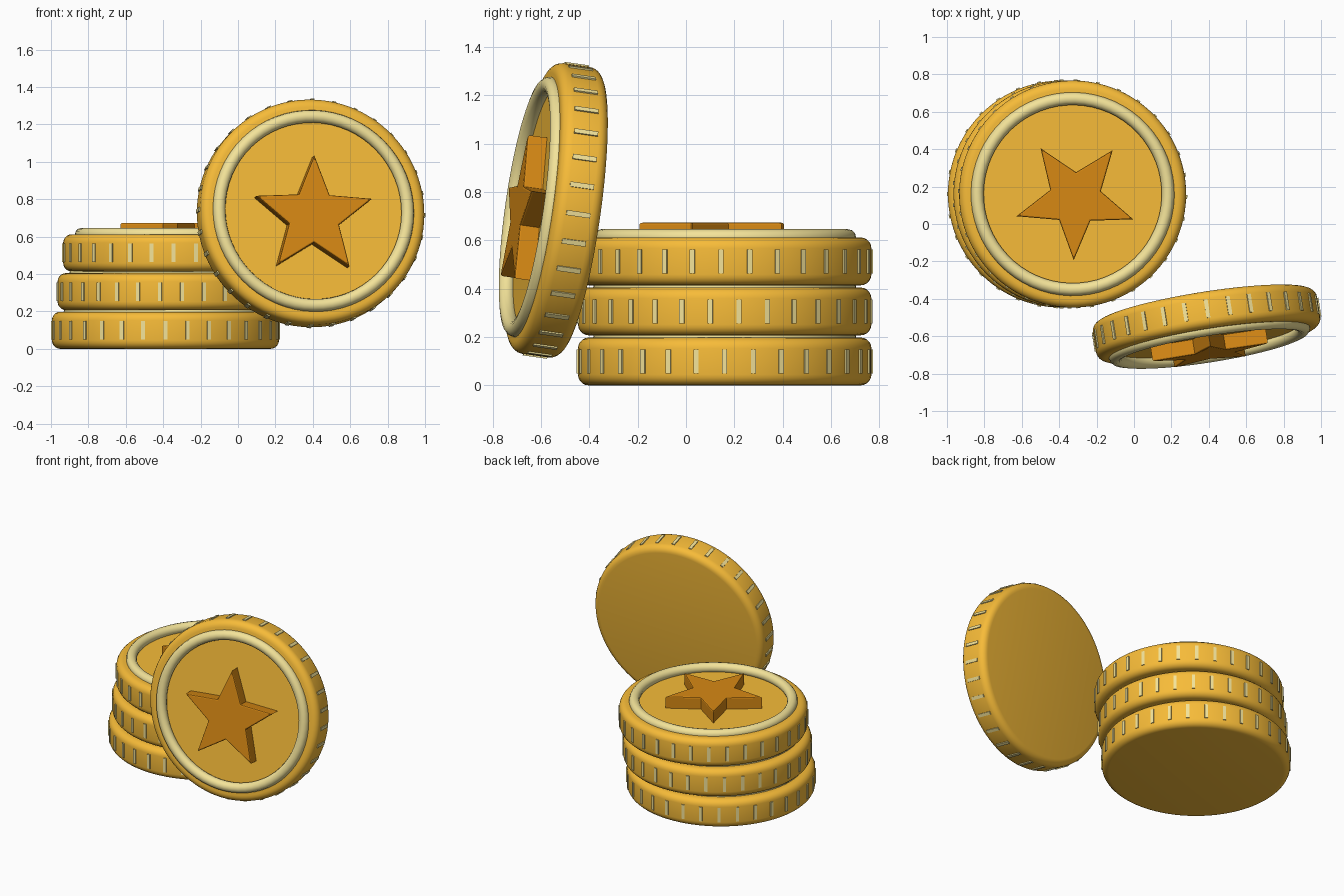
import bpy, bmesh
from math import pi, sin, cos, radians
from mathutils import Matrix

if "Cube" in bpy.data.objects:
    bpy.data.objects.remove(bpy.data.objects["Cube"])

R, H = 0.607, 0.198      # coin radius and thickness
RECESS = 0.02            # depth of the sunken face inside the ring
RIDGES = 32


def material(name, rgb):
    m = bpy.data.materials.new(name)
    m.diffuse_color = (*rgb, 1)
    m.use_nodes = True
    m.node_tree.nodes["Principled BSDF"].inputs["Base Color"].default_value = m.diffuse_color
    return m


GOLD = material("gold", (0.93, 0.50, 0.04))
PALE = material("pale_gold", (0.90, 0.77, 0.32))
AMBER = material("amber", (0.68, 0.25, 0.007))


def finish(bm, name, mat, matrix, smooth=True):
    bmesh.ops.recalc_face_normals(bm, faces=bm.faces)
    me = bpy.data.meshes.new(name)
    bm.to_mesh(me)
    bm.free()
    me.materials.append(mat)
    ob = bpy.data.objects.new(name, me)
    bpy.context.collection.objects.link(ob)
    ob.matrix_world = matrix
    if smooth:
        bpy.ops.object.select_all(action='DESELECT')
        ob.select_set(True)
        bpy.context.view_layer.objects.active = ob
        bpy.ops.object.shade_smooth_by_angle(angle=radians(35))
    return ob


def coin(name, matrix, star_shift):
    # body: disc with rounded edges and a sunken face
    bm = bmesh.new()
    bmesh.ops.create_cone(bm, cap_ends=True, segments=96, radius1=R, radius2=R, depth=H)
    rims = [e for e in bm.edges if abs(e.verts[0].co.z - e.verts[1].co.z) < 1e-4]
    bmesh.ops.bevel(bm, geom=rims, offset=0.045, segments=5, profile=0.5, affect='EDGES')
    cap = max(bm.faces, key=lambda f: f.calc_center_median().z)
    bmesh.ops.inset_individual(bm, faces=[cap], thickness=R - 0.045 - 0.51)
    bmesh.ops.inset_individual(bm, faces=[cap], thickness=0.002)
    bmesh.ops.translate(bm, verts=cap.verts[:], vec=(0, 0, -RECESS))
    finish(bm, name + "_body", GOLD, matrix)

    # raised ring on the face
    bm = bmesh.new()
    n, k = 64, 12
    grid = [[bm.verts.new(((0.51 + 0.034 * cos(b)) * cos(a),
                           (0.51 + 0.034 * cos(b)) * sin(a),
                           H / 2 + 0.034 * sin(b)))
             for b in (2 * pi * j / k for j in range(k))]
            for a in (2 * pi * i / n for i in range(n))]
    for i in range(n):
        for j in range(k):
            p, q = grid[i], grid[(i + 1) % n]
            bm.faces.new((p[j], q[j], q[(j + 1) % k], p[(j + 1) % k]))
    finish(bm, name + "_ring", PALE, matrix)

    # ridges around the edge
    bm = bmesh.new()
    for i in range(RIDGES):
        m = (Matrix.Rotation(2 * pi * i / RIDGES, 4, 'Z')
             @ Matrix.Translation((R - 0.007, 0, 0))
             @ Matrix.Diagonal((0.026, 0.021, 0.1, 1)))
        bmesh.ops.create_cube(bm, size=1, matrix=m)
    finish(bm, name + "_ridges", PALE, matrix, smooth=False)

    # raised star with softened edges
    bm = bmesh.new()
    verts = []
    for i in range(10):
        a = radians(90 + 36 * i)
        r = 0.328 if i % 2 == 0 else 0.142
        verts.append(bm.verts.new((r * cos(a) + star_shift[0],
                                   r * sin(a) + star_shift[1], H / 2 - RECESS - 0.01)))
    face = bm.faces.new(verts)
    ext = bmesh.ops.extrude_face_region(bm, geom=[face])
    top = [v for v in ext["geom"] if isinstance(v, bmesh.types.BMVert)]
    bmesh.ops.translate(bm, verts=top, vec=(0, 0, RECESS + 0.072))
    edges = [e for e in bm.edges if all(v in top for v in e.verts)]
    bmesh.ops.bevel(bm, geom=edges, offset=0.008, segments=2, profile=0.5, affect='EDGES')
    finish(bm, name + "_star", AMBER, matrix, smooth=False)


# stack of three coins, each nudged to the right and turned a little
STACK = [("bottom_coin", -0.388, 0), ("middle_coin", -0.358, 5.6), ("top_coin", -0.328, 178.5)]
for i, (label, x, turn) in enumerate(STACK):
    coin(label, Matrix.Translation((x, 0.16, H / 2 + 0.207 * i))
         @ Matrix.Rotation(radians(turn), 4, 'Z'), (-0.015, 0.025))

# coin leaning against the stack
lean = (Matrix.Translation((0.388, -0.538, 0.724))
        @ Matrix.Rotation(radians(9), 4, 'Z')
        @ Matrix.Rotation(radians(82), 4, 'X')
        @ Matrix.Rotation(radians(-1.5), 4, 'Z'))
coin("leaning_coin", lean, (-0.005, -0.036))
